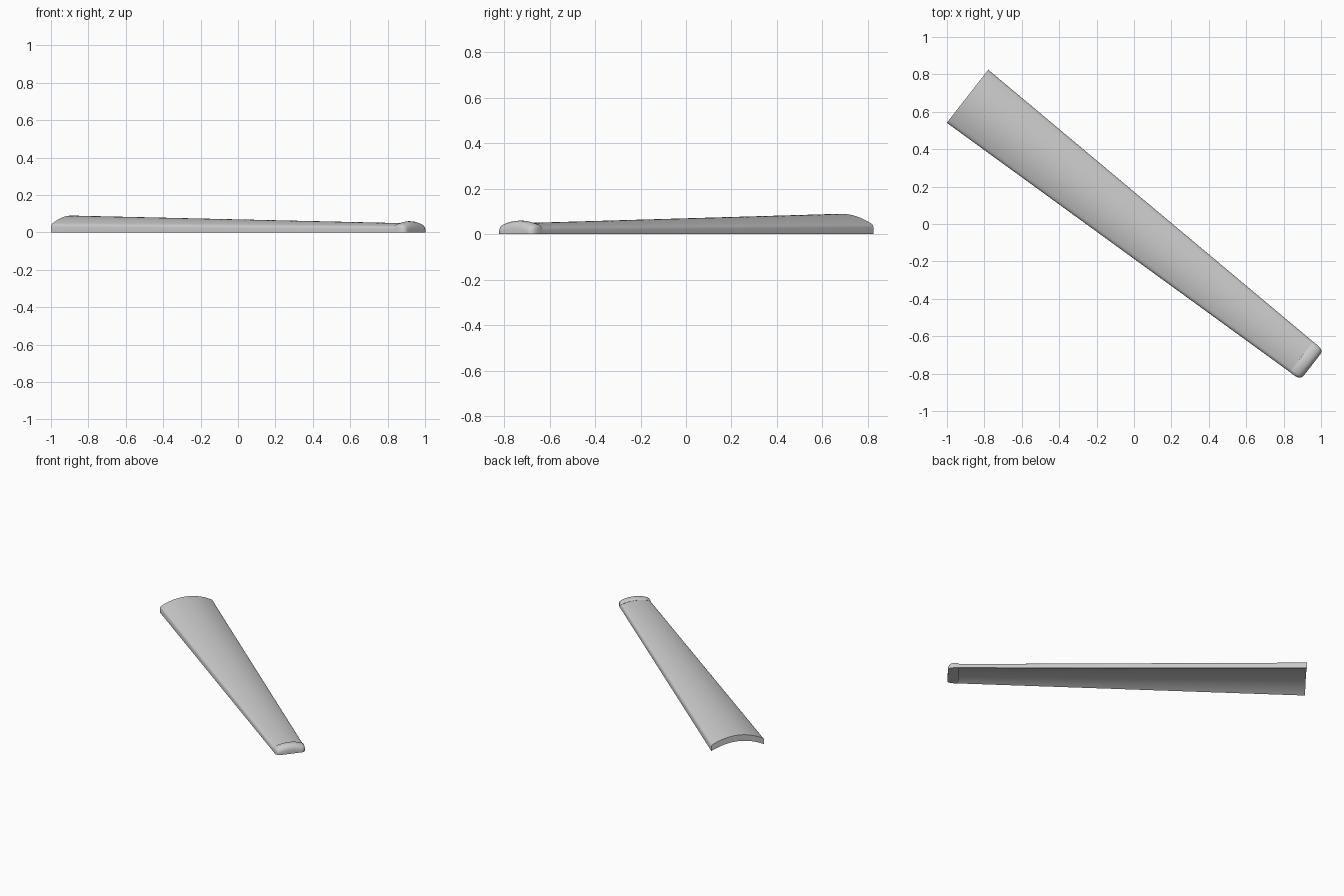
import bpy, bmesh, math
from mathutils import Vector

cube = bpy.data.objects.get("Cube")
if cube:
    bpy.data.objects.remove(cube)

grey = bpy.data.materials.new("plain_grey")
grey.use_nodes = True
colour = (0.6, 0.6, 0.6, 1)
grey.diffuse_color = colour
grey.node_tree.nodes["Principled BSDF"].inputs["Base Color"].default_value = colour

# Blade axis: starts at the wide end and runs diagonally to the tip
start = Vector((-0.89, 0.683, 0))
along = Vector((0.788, -0.615, 0)).normalized()
across = Vector((-along.y, along.x, 0))
STEPS = 24


def section(half, side, top, hollow):
    """Outer arch with upright sides and eased shoulders, and inner arch below."""
    ease = min(0.012, side * 0.4)
    outer = [(-half, 0), (-half, side - ease), (-half + ease * 0.25, side - ease * 0.2)]
    reach = half - ease
    for i in range(STEPS + 1):
        u = 2 * i / STEPS - 1
        outer.append((u * reach, side + ease * 0.4 + (top - side - ease * 0.4) * (1 - u * u)))
    outer += [(-x, z) for x, z in reversed(outer[:3])]
    last = len(outer) - 1
    inner = []
    for i in range(last + 1):
        u = 2 * i / last - 1
        inner.append((u * half, hollow * (1 - u * u)))
    return outer, inner


def loft(name, stations):
    """Skin a row of sections (distance, half width, side, top, hollow)."""
    bm = bmesh.new()
    rings = []
    for dist, *shape in stations:
        ring = []
        for row in section(*shape):
            ring.append([bm.verts.new(start + along * dist + across * x + Vector((0, 0, z)))
                         for x, z in row])
        rings.append(ring)
    count = len(rings[0][0])
    for a, b in zip(rings, rings[1:]):
        for k in range(2):
            for i in range(count - 1):
                bm.faces.new((a[k][i], a[k][i + 1], b[k][i + 1], b[k][i]))
    for outer, inner in (rings[0], rings[-1]):
        for i in range(count - 1):
            bm.faces.new((outer[i], outer[i + 1], inner[i + 1], inner[i]))
    bmesh.ops.remove_doubles(bm, verts=bm.verts, dist=0.0002)
    bmesh.ops.recalc_face_normals(bm, faces=bm.faces)
    mesh = bpy.data.meshes.new(name)
    bm.to_mesh(mesh)
    bm.free()
    mesh.materials.append(grey)
    obj = bpy.data.objects.new(name, mesh)
    bpy.context.collection.objects.link(obj)
    bpy.ops.object.select_all(action='DESELECT')
    obj.select_set(True)
    bpy.context.view_layer.objects.active = obj
    bpy.ops.object.shade_smooth_by_angle(angle=math.radians(35))


# Tapered hollow blade
wide = (0.0, 0.18, 0.042, 0.09, 0.046)
narrow = (2.275, 0.102, 0.03, 0.049, 0.018)
loft("blade", [[a + (b - a) * t / 8 for a, b in zip(wide, narrow)] for t in range(9)])

# Solid rounded cap at the narrow tip, standing slightly proud of the blade
loft("tip_cap", [
    (2.265, 0.102, 0.032, 0.05, 0),
    (2.275, 0.102, 0.036, 0.057, 0),
    (2.29, 0.102, 0.038, 0.06, 0),
    (2.305, 0.101, 0.037, 0.059, 0),
    (2.318, 0.098, 0.034, 0.055, 0),
    (2.328, 0.092, 0.028, 0.047, 0),
    (2.334, 0.083, 0.02, 0.034, 0),
    (2.336, 0.074, 0.012, 0.022, 0),
])
